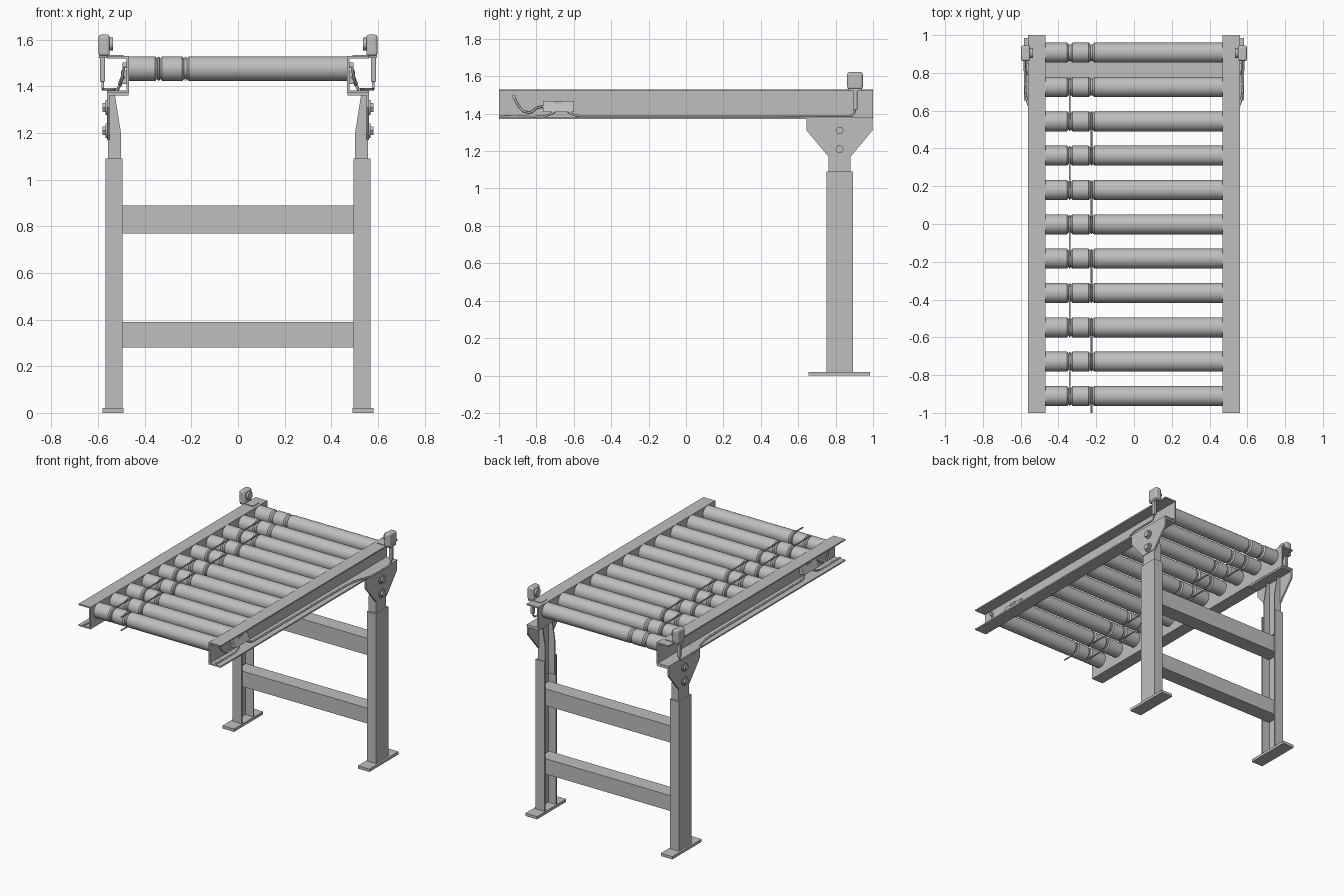
import bpy, bmesh, math
from mathutils import Matrix, Vector

cube = bpy.data.objects.get("Cube")
if cube:
    bpy.data.objects.remove(cube, do_unlink=True)

grey = bpy.data.materials.new("plain_grey")
grey.use_nodes = True
grey.diffuse_color = (0.52, 0.52, 0.52, 1)
grey.node_tree.nodes["Principled BSDF"].inputs["Base Color"].default_value = (0.52, 0.52, 0.52, 1)


def add(name, data):
    obj = bpy.data.objects.new(name, data)
    bpy.context.collection.objects.link(obj)
    if not data.materials:
        data.materials.append(grey)
    return obj


def finish(name, bm):
    bmesh.ops.recalc_face_normals(bm, faces=bm.faces)
    mesh = bpy.data.meshes.new(name)
    bm.to_mesh(mesh)
    bm.free()
    return add(name, mesh)


def box(name, x, y, z, bevel=0):
    """Box from (min, max) pairs; the order of each pair is free."""
    bm = bmesh.new()
    bmesh.ops.create_cube(bm, size=1)
    for v in bm.verts:
        v.co = [(r[0] + r[1]) / 2 + c * abs(r[1] - r[0]) for r, c in zip((x, y, z), v.co)]
    obj = finish(name, bm)
    if bevel:
        mod = obj.modifiers.new("rounding", "BEVEL")
        mod.width, mod.segments = bevel, 3
    return obj


def prism(name, points, axis, start, end):
    """Extrude a 2D outline along x (points are y, z), y (x, z) or z (x, y)."""
    place = {"x": lambda p, t: (t, p[0], p[1]),
             "y": lambda p, t: (p[0], t, p[1]),
             "z": lambda p, t: (p[0], p[1], t)}[axis]
    bm = bmesh.new()
    face = bm.faces.new([bm.verts.new(place(p, start)) for p in points])
    ext = bmesh.ops.extrude_face_region(bm, geom=[face])
    shift = Vector(place((0, 0), end - start))
    bmesh.ops.translate(bm, vec=shift, verts=[g for g in ext["geom"] if isinstance(g, bmesh.types.BMVert)])
    return finish(name, bm)


def disc(name, x0, x1, y, z, r, sides):
    """Cylinder whose axis runs along x."""
    bm = bmesh.new()
    bmesh.ops.create_cone(bm, cap_ends=True, segments=sides, radius1=r, radius2=r, depth=abs(x1 - x0),
                          matrix=Matrix.Translation(((x0 + x1) / 2, y, z)) @ Matrix.Rotation(math.pi / 2, 4, "Y"))
    return finish(name, bm)


def wire(name, points, r, cyclic=False, smooth=False):
    cu = bpy.data.curves.new(name, "CURVE")
    cu.dimensions, cu.bevel_depth, cu.bevel_resolution = "3D", r, 2
    cu.use_fill_caps = True
    sp = cu.splines.new("NURBS" if smooth else "POLY")
    sp.points.add(len(points) - 1)
    for p, co in zip(sp.points, points):
        p.co = (*co, 1)
    sp.use_cyclic_u = cyclic
    if smooth:
        sp.order_u, sp.use_endpoint_u, sp.resolution_u = 3, True, 6
    return add(name, cu)


def channel(x_web, x_lip, a0, a1, t):
    """C outline with its web at x_web and flanges reaching x_lip."""
    xi = x_web + math.copysign(t, x_lip - x_web)
    return [(x_web, a0), (x_lip, a0), (x_lip, a0 + t), (xi, a0 + t),
            (xi, a1 - t), (x_lip, a1 - t), (x_lip, a1), (x_web, a1)]


# Rollers: a lathed tube with two belt grooves
ROLLERS, PITCH, FIRST_Y, ROLL_Z, R, GROOVE_R = 11, 0.1818, 0.907, 1.476, 0.053, 0.044
GROOVES = (-0.34, -0.225)
profile = [(-0.468, 0), (-0.468, R)]
for gx in GROOVES:
    profile += [(gx - 0.015, R), (gx - 0.006, GROOVE_R), (gx + 0.006, GROOVE_R), (gx + 0.015, R)]
profile += [(0.468, R), (0.468, 0)]
bm = bmesh.new()
verts = [bm.verts.new((x, 0, r)) for x, r in profile]
edges = [bm.edges.new(pair) for pair in zip(verts, verts[1:])]
bmesh.ops.spin(bm, geom=verts + edges, axis=(1, 0, 0), cent=(0, 0, 0), angle=2 * math.pi, steps=32)
bmesh.ops.remove_doubles(bm, verts=bm.verts, dist=0.0001)
roller = finish("roller_1", bm)
bpy.context.view_layer.objects.active = roller
roller.select_set(True)
bpy.ops.object.shade_smooth_by_angle(angle=math.radians(30))
roller_y = [FIRST_Y - PITCH * i for i in range(ROLLERS)]
for i, y in enumerate(roller_y):
    obj = roller if i == 0 else add(f"roller_{i + 1}", roller.data)
    obj.location = (0, y, ROLL_Z)


# Drive belts: loops joining neighbouring rollers, swapping grooves each time
def half_turn(x, y, start):
    angles = [start + math.pi * k / 10 for k in range(11)]
    return [(x, y + 0.047 * math.cos(a), ROLL_Z + 0.047 * math.sin(a)) for a in angles]


for i in range(1, ROLLERS - 1):
    gx = GROOVES[(i + 1) % 2]
    loop = half_turn(gx, roller_y[i], -math.pi / 2) + half_turn(gx, roller_y[i + 1], math.pi / 2)
    wire(f"drive_belt_{i}", loop, 0.005, cyclic=True)
gx = GROOVES[1]
arc = half_turn(gx, roller_y[-1], -math.pi / 2)
wire("open_belt", [(gx, -1, arc[0][2])] + arc + [(gx, -1, arc[-1][2])], 0.005)

# Cross members between the legs
for name, z in (("lower_crossbar", (0.28, 0.39)), ("upper_crossbar", (0.77, 0.89))):
    box(name, (-0.55, 0.55), (0.765, 0.875), z)

for s, side in ((1, "left"), (-1, "right")):
    def sx(*xs):
        return [s * x for x in xs]

    # Side rail, open towards the outside
    prism(f"{side}_rail", channel(s * 0.468, s * 0.562, 1.372, 1.53, 0.01), "y", -1, 1)

    # Leg, open towards the middle, with foot plate
    prism(f"{side}_leg", channel(s * 0.568, s * 0.496, 0.75, 0.892, 0.01), "z", 0.02, 1.09)
    box(f"{side}_foot", sx(0.49, 0.582), (0.655, 0.985), (0, 0.02))

    # Height adjusting bracket: inner channel, flared plate, tapered cheeks, seat
    prism(f"{side}_inner_post", channel(s * 0.558, s * 0.502, 0.762, 0.88, 0.008), "z", 0.95, 1.19)
    prism(f"{side}_bracket_plate",
          [(0.645, 1.375), (0.645, 1.31), (0.762, 1.17), (0.88, 1.17), (0.997, 1.31), (0.997, 1.375)],
          "x", s * 0.55, s * 0.562)
    for y in (0.762, 0.872):
        prism(f"{side}_bracket_cheek",
              [(s * x, z) for x, z in ((0.555, 1.18), (0.502, 1.18), (0.502, 1.2), (0.528, 1.365), (0.555, 1.365))],
              "y", y, y + 0.008)
    box(f"{side}_bracket_seat", sx(0.47, 0.56), (0.645, 0.997), (1.36, 1.372))
    for z in (1.21, 1.31):
        disc(f"{side}_bolt_washer", *sx(0.562, 0.568), 0.821, z, 0.032, 20)
        disc(f"{side}_bolt_head", *sx(0.568, 0.582), 0.821, z, 0.022, 6)

    # Sensor with lens, mounting tab and cable plug
    box(f"{side}_sensor_body", sx(0.55, 0.598), (0.862, 0.945), (1.53, 1.622), 0.012)
    disc(f"{side}_sensor_lens", *sx(0.536, 0.552), 0.905, 1.582, 0.027, 20)
    box(f"{side}_sensor_tab", sx(0.49, 0.595), (0.87, 0.94), (1.522, 1.534))
    box(f"{side}_sensor_plug", sx(0.57, 0.592), (0.893, 0.917), (1.42, 1.53), 0.004)

    # Junction box with sloping face and cover
    prism(f"{side}_junction_box",
          [(s * x, z) for x, z in ((0.475, 1.468), (0.492, 1.468), (0.516, 1.41), (0.475, 1.41))],
          "y", -0.765, -0.6)
    box(f"{side}_junction_cap", sx(0.475, 0.502), (-0.705, -0.66), (1.452, 1.468))

    # Cables
    cables = {
        "sensor_cable": ((0.58, 0.905, 1.43), (0.58, 0.9, 1.388), (0.578, 0.85, 1.388), (0.576, 0.66, 1.388),
                         (0.53, 0.58, 1.388), (0.52, 0.4, 1.388), (0.52, -0.55, 1.388), (0.515, -0.6, 1.388),
                         (0.5, -0.64, 1.42)),
        "supply_cable": ((0.5, -0.69, 1.42), (0.515, -0.73, 1.388), (0.52, -0.82, 1.38), (0.52, -1, 1.388)),
        "pigtail_cable": ((0.49, -0.76, 1.438), (0.5, -0.8, 1.435), (0.505, -0.83, 1.4), (0.5, -0.89, 1.42),
                          (0.488, -0.92, 1.49)),
    }
    for name, pts in cables.items():
        wire(f"{side}_{name}", [(s * x, y, z) for x, y, z in pts], 0.006, smooth=True)
    disc(f"{side}_cable_grommet", *sx(0.475, 0.496), -0.92, 1.49, 0.012, 12)
